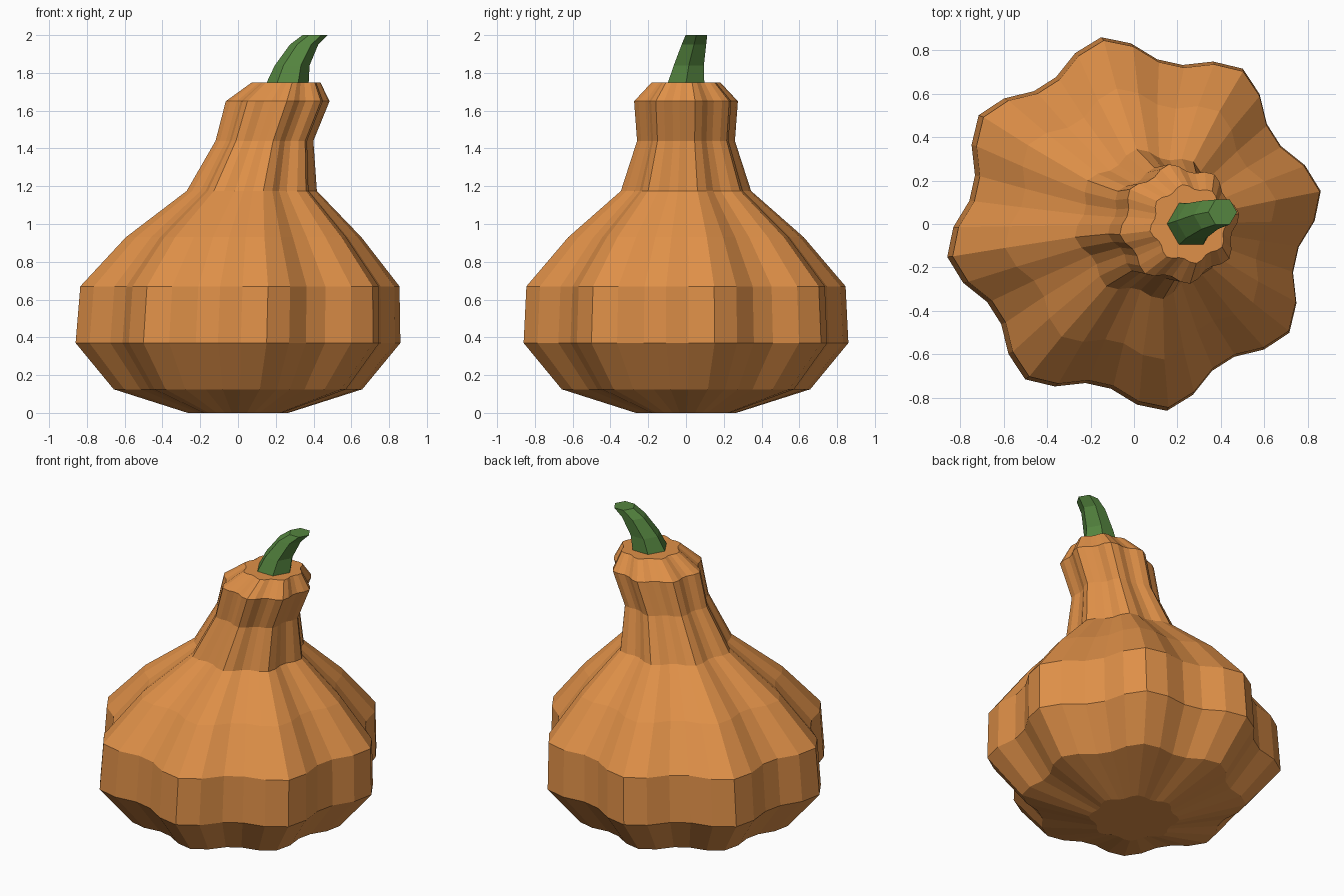
import bpy, bmesh
from math import cos, sin, radians, tau

if "Cube" in bpy.data.objects:
    bpy.data.objects.remove(bpy.data.objects["Cube"])


def material(name, color):
    m = bpy.data.materials.new(name)
    m.diffuse_color = (*color, 1)
    m.use_nodes = True
    m.node_tree.nodes["Principled BSDF"].inputs["Base Color"].default_value = m.diffuse_color
    return m


def loft(name, rings, sides, start, shape, mat):
    """Skin stacked rings (x, y, z, radius); shape(a) scales radius around the ring."""
    bm = bmesh.new()
    loops = []
    for x, y, z, r in rings:
        loop = []
        for i in range(sides):
            a = tau * i / sides
            k = r * shape(a)
            loop.append(bm.verts.new((x + k * cos(a + start), y + k * sin(a + start), z)))
        loops.append(loop)
    for lo, hi in zip(loops, loops[1:]):
        for i in range(sides):
            j = (i + 1) % sides
            bm.faces.new((lo[i], lo[j], hi[j], hi[i]))
    bm.faces.new(loops[0][::-1])
    bm.faces.new(loops[-1])
    mesh = bpy.data.meshes.new(name)
    bm.to_mesh(mesh)
    bm.free()
    mesh.materials.append(mat)
    obj = bpy.data.objects.new(name, mesh)
    bpy.context.collection.objects.link(obj)
    return obj


# Gourd body: eight rounded lobes, neck leaning towards +x
body_rings = [
    (0.00, 0, 0.00, 0.27), (0.00, 0, 0.125, 0.668), (0.00, 0, 0.37, 0.873),
    (0.01, 0, 0.67, 0.858), (0.03, 0, 0.93, 0.633), (0.073, 0, 1.175, 0.35),
    (0.14, 0, 1.44, 0.263), (0.21, 0, 1.65, 0.279), (0.255, 0, 1.75, 0.184),
]
loft("gourd_body", body_rings, 40, radians(10),
     lambda a: (1 + 0.073 * cos(8 * a)) / 1.073,
     material("orange_skin", (0.74, 0.28, 0.065)))

# Stem: tapered hexagonal stalk bending to the side
stem_rings = [
    (0.262, 0.00, 1.745, 0.112), (0.287, 0.015, 1.84, 0.092),
    (0.35, 0.042, 1.95, 0.075), (0.408, 0.055, 2.00, 0.066),
]
loft("stem", stem_rings, 6, 0, lambda a: 1, material("green_stem", (0.09, 0.235, 0.05)))
